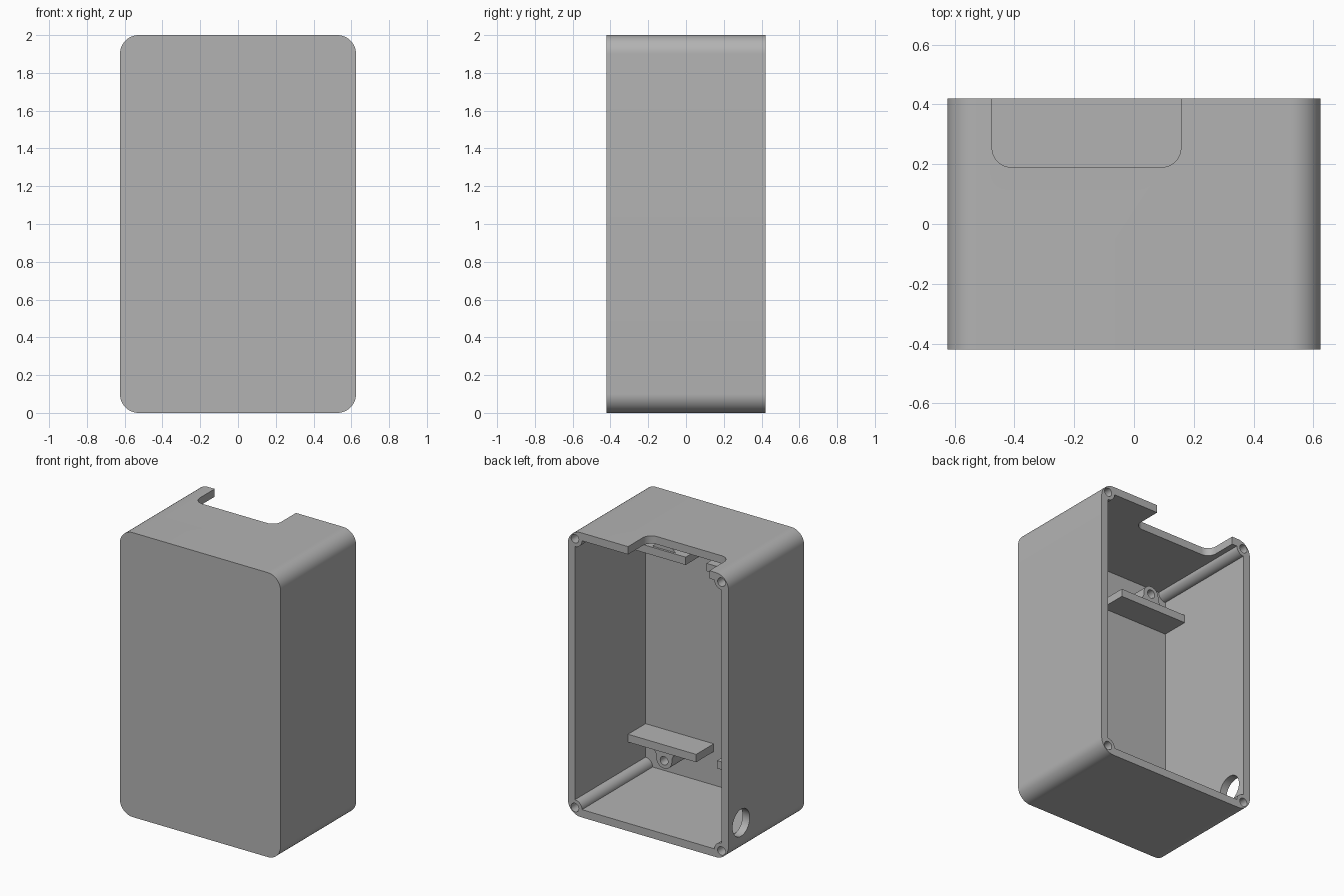
import bpy
import bmesh
from math import cos, sin, radians

HALF_X, HALF_Y, HALF_Z = 0.625, 0.42, 1.0
WALL = 0.055
IN_X, IN_Z = HALF_X - WALL, HALF_Z - WALL
FLOOR_Y = -HALF_Y + WALL

if "Cube" in bpy.data.objects:
    bpy.data.objects.remove(bpy.data.objects["Cube"])

grey = bpy.data.materials.new("plain_grey")
grey.use_nodes = True
colour = (0.45, 0.45, 0.45, 1)
grey.diffuse_color = colour
grey.node_tree.nodes["Principled BSDF"].inputs["Base Color"].default_value = colour


def arc(cx, cy, r, start, end, steps=10):
    angles = [radians(start + (end - start) * i / steps) for i in range(steps + 1)]
    return [(cx + r * cos(a), cy + r * sin(a)) for a in angles]


def prism(name, outline, axis, low, high):
    """Extrude a 2D outline along one axis."""
    place = {"x": lambda u, v, w: (w, u, v),
             "y": lambda u, v, w: (u, w, v),
             "z": lambda u, v, w: (u, v, w)}[axis]
    bm = bmesh.new()
    ends = [[bm.verts.new(place(u, v, w)) for u, v in outline] for w in (low, high)]
    for ring in ends:
        bm.faces.new(ring)
    n = len(outline)
    for i in range(n):
        j = (i + 1) % n
        bm.faces.new((ends[0][i], ends[0][j], ends[1][j], ends[1][i]))
    bmesh.ops.recalc_face_normals(bm, faces=bm.faces)
    mesh = bpy.data.meshes.new(name)
    bm.to_mesh(mesh)
    bm.free()
    mesh.materials.append(grey)
    obj = bpy.data.objects.new(name, mesh)
    bpy.context.collection.objects.link(obj)
    return obj


def circle(cx, cy, r):
    return arc(cx, cy, r, 0, 360, 32)[:-1]


def activate(obj):
    bpy.ops.object.select_all(action="DESELECT")
    obj.select_set(True)
    bpy.context.view_layer.objects.active = obj


def cut(target, cutter):
    cutter.hide_render = True
    mod = target.modifiers.new("cut", "BOOLEAN")
    mod.operation = "DIFFERENCE"
    mod.solver = "EXACT"
    mod.object = cutter
    activate(target)
    bpy.ops.object.modifier_apply(modifier=mod.name)
    bpy.data.objects.remove(cutter)


def smooth(obj):
    activate(obj)
    bpy.ops.object.shade_smooth_by_angle(angle=radians(30))


corners = [(1, 1, 0), (-1, 1, 90), (-1, -1, 180), (1, -1, 270)]

# Rounded outer case
R = 0.1
outer = []
for sx, sz, a in corners:
    outer += arc(sx * (HALF_X - R), 1 + sz * (HALF_Z - R), R, a, a + 90, 14)
case = prism("case_shell", outer, "y", -HALF_Y, HALF_Y)

# Cavity open at the back, leaving rounded screw posts in its corners
inner = []
for sx, sz, a in corners:
    inner += arc(sx * IN_X, 1 + sz * IN_Z, WALL, a + 270, a + 180)
cut(case, prism("cavity_cutter", inner, "y", FLOOR_Y, HALF_Y + 0.1))

# Screw holes in the corner posts
for sx, sz, a in corners:
    cut(case, prism("screw_cutter", circle(sx * IN_X, 1 + sz * IN_Z, 0.03),
                    "y", 0.0, HALF_Y + 0.1))

# Notch in the top wall
left, right, depth, r = -0.475, 0.157, 0.19, 0.065
notch = [(left, 0.6)] + arc(left + r, depth + r, r, 180, 270)
notch += arc(right - r, depth + r, r, 270, 360) + [(right, 0.6)]
cut(case, prism("notch_cutter", notch, "z", 2 - WALL - 0.02, 2.1))

# Cable hole in the side wall
cut(case, prism("cable_cutter", circle(0.28, 0.215, 0.095), "x", -0.7, -0.5))
smooth(case)


def lug_outline(cx, z, s):
    """Rounded tab with flared sides, growing away from a shelf."""
    r, rise, f = 0.06, 0.065, 0.055
    pts = arc(-r - f, f, f, -90, 0, 8) + arc(0, rise, r, 180, 0, 16)
    pts += arc(r + f, f, f, 180, 270, 8)
    return [(cx + u, z + s * v) for u, v in pts]


# Shelves on the front wall, each with a screw lug; the set is
# turned half round between the bottom and the top
for level, s in (("lower", -1), ("upper", 1)):
    for size, side, end in (("long", 1, 0.04), ("short", -1, 0.122)):
        d = -s * side
        x0, x1 = sorted((d * end, d * (IN_X + 0.02)))
        near, far = 1 + s * 0.655, 1 + s * 0.71
        z0, z1 = sorted((near, far))
        prism(f"{level}_{size}_shelf", [(x0, z0), (x1, z0), (x1, z1), (x0, z1)],
              "y", FLOOR_Y - 0.02, -0.17)
        cx = d * 0.3
        lug = prism(f"{level}_{size}_lug", lug_outline(cx, far - s * 0.005, s),
                    "y", FLOOR_Y - 0.02, -0.185)
        cut(lug, prism("lug_cutter", circle(cx, far + s * 0.065, 0.03),
                       "y", FLOOR_Y + 0.02, 0))
        smooth(lug)
